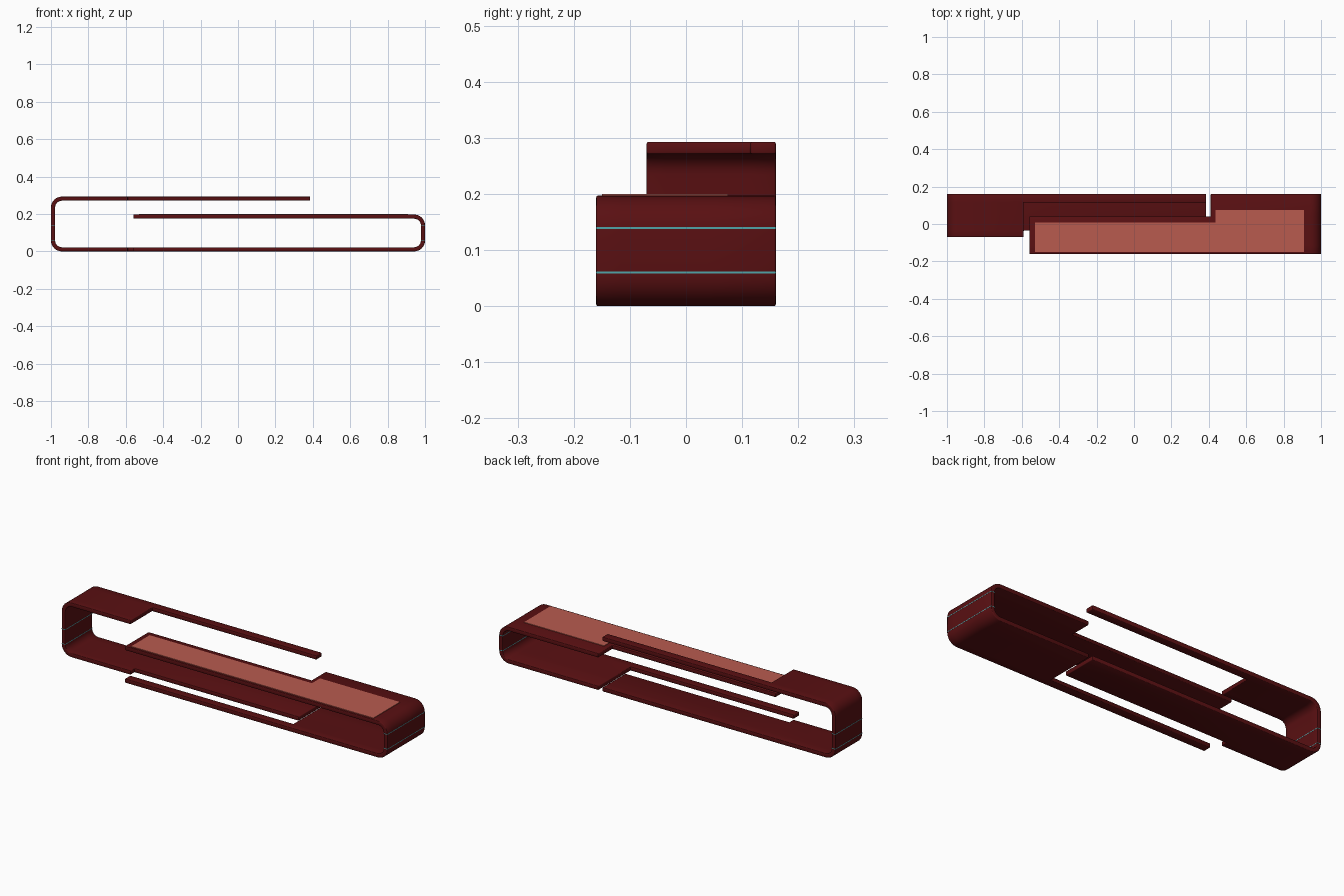
import bpy, bmesh, math
from mathutils import Vector

if "Cube" in bpy.data.objects:
    bpy.data.objects.remove(bpy.data.objects["Cube"], do_unlink=True)

THICK = 0.022
HALF = THICK / 2
BEND = 0.047


def material(name, rgb):
    m = bpy.data.materials.new(name)
    m.use_nodes = True
    m.diffuse_color = (*rgb, 1)
    bsdf = m.node_tree.nodes["Principled BSDF"]
    bsdf.inputs["Base Color"].default_value = (*rgb, 1)
    bsdf.inputs["Roughness"].default_value = 0.6
    return m


dark_red = material("dark red", (0.1, 0.005, 0.006))
salmon = material("salmon", (0.48, 0.105, 0.078))
teal = material("teal", (0.08, 0.38, 0.4))


def add_object(name, bm, mat):
    mesh = bpy.data.meshes.new(name)
    bm.to_mesh(mesh)
    bm.free()
    mesh.materials.append(mat)
    ob = bpy.data.objects.new(name, mesh)
    bpy.context.collection.objects.link(ob)
    return ob


def arc(cx, cz, start, steps=6):
    """Quarter bend, turning anticlockwise from the start angle."""
    angles = [math.radians(start + 90 * i / steps) for i in range(steps + 1)]
    return [(cx + BEND * math.cos(a), cz + BEND * math.sin(a)) for a in angles]


def hook(name, side, height, tip, step, wide, low_strip, high_strip):
    """Bent sheet: a wide C-shaped end with a narrower arm below and above."""
    end = 1 - HALF
    low, high = HALF, height - HALF
    inner = end - BEND
    path = [(tip * side, low), (step * side, low)]
    path += arc(inner, low + BEND, -90) + arc(inner, high - BEND, 0)
    path += [(step * side, high), (tip * side, high)]
    ys = sorted({*wide, *low_strip, *high_strip})
    bm = bmesh.new()
    grid = [[bm.verts.new((x * side, y, z)) for y in ys] for x, z in path]
    last = len(path) - 2
    for i in range(last + 1):
        span = low_strip if i == 0 else high_strip if i == last else wide
        for j in range(len(ys) - 1):
            if span[0] <= ys[j] and ys[j + 1] <= span[1]:
                bm.faces.new((grid[i][j], grid[i][j + 1],
                              grid[i + 1][j + 1], grid[i + 1][j]))
    loose = [v for v in bm.verts if not v.link_faces]
    bmesh.ops.delete(bm, geom=loose, context='VERTS')
    ob = add_object(name, bm, dark_red)
    solid = ob.modifiers.new("thickness", 'SOLIDIFY')
    solid.thickness = THICK
    solid.offset = 0
    solid.use_even_offset = True
    bevel = ob.modifiers.new("soft edges", 'BEVEL')
    bevel.width = 0.003
    bevel.segments = 2
    bevel.limit_method = 'ANGLE'
    bpy.ops.object.select_all(action='DESELECT')
    ob.select_set(True)
    bpy.context.view_layer.objects.active = ob
    bpy.ops.object.shade_smooth_by_angle(angle=math.radians(35))

    # Thin seam bands around the end wall
    for label, z in (("lower", 0.06), ("upper", 0.139)):
        band = bmesh.new()
        bmesh.ops.create_cube(band, size=1)
        size = Vector((THICK + 0.001, wide[1] - wide[0] + 0.001, 0.0035))
        bmesh.ops.scale(band, vec=size, verts=band.verts)
        centre = Vector((end * side, (wide[0] + wide[1]) / 2, z))
        bmesh.ops.translate(band, vec=centre, verts=band.verts)
        add_object(f"{name}_{label}_seam", band, teal)


# Two interlocking hooks
hook("tall_hook", -1, 0.293, 0.385, -0.59,
     (-0.07, 0.16), (-0.035, 0.16), (0.115, 0.16))
hook("short_hook", 1, 0.197, -0.56, 0.41,
     (-0.16, 0.16), (-0.16, -0.115), (-0.16, 0.04))

# Stepped panel on top of the short hook
outline = [(-0.53, -0.15), (0.91, -0.15), (0.91, 0.075),
           (0.435, 0.075), (0.435, 0.007), (-0.53, 0.007)]
bm = bmesh.new()
base = bm.faces.new([bm.verts.new((x, y, 0.196)) for x, y in outline])
top = bmesh.ops.extrude_face_region(bm, geom=[base])["geom"]
bmesh.ops.translate(bm, vec=(0, 0, 0.004),
                    verts=[g for g in top if isinstance(g, bmesh.types.BMVert)])
bmesh.ops.recalc_face_normals(bm, faces=bm.faces)
add_object("top_panel", bm, salmon)
